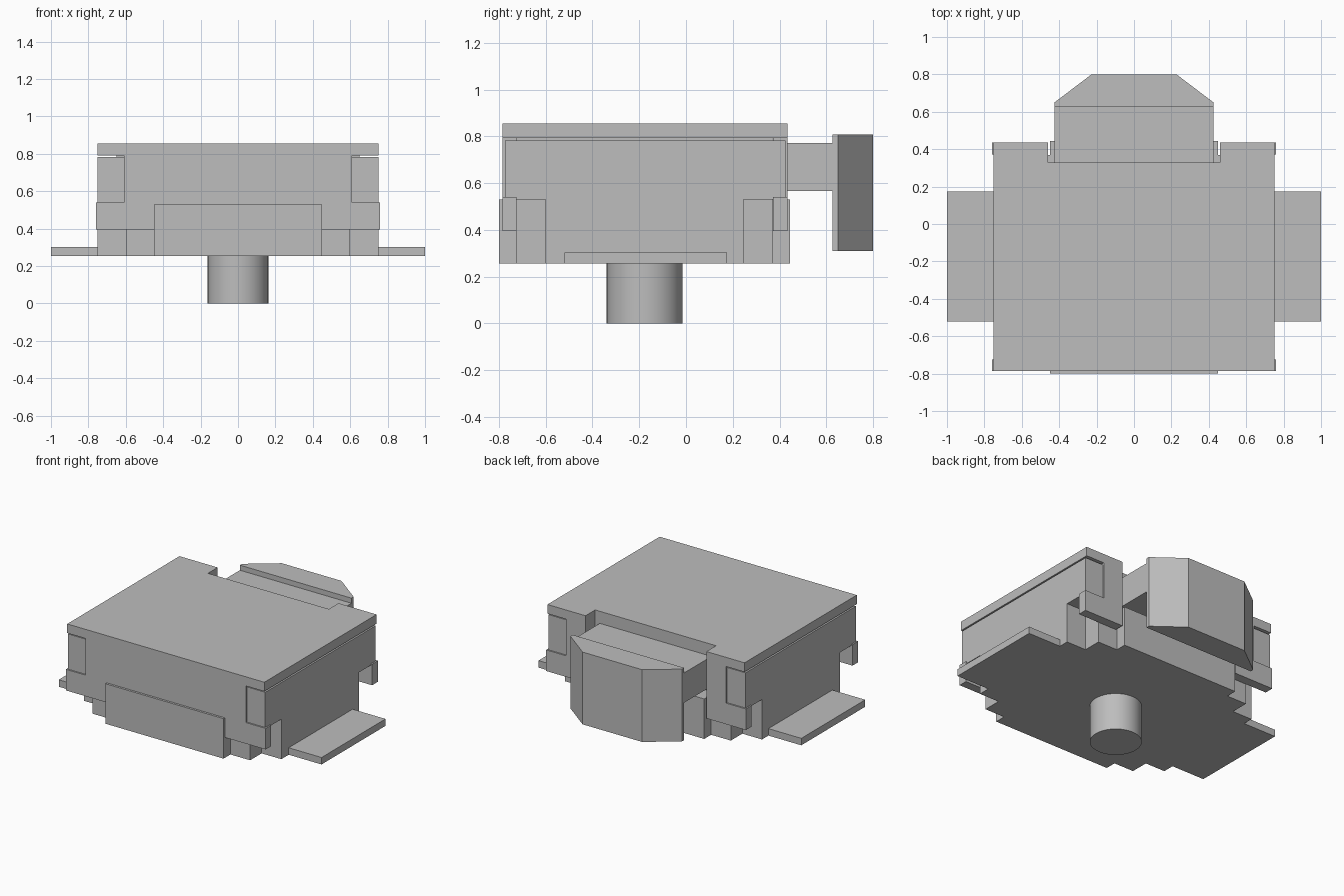
import bpy
import bmesh
import math
from mathutils import Matrix

if "Cube" in bpy.data.objects:
    bpy.data.objects.remove(bpy.data.objects["Cube"], do_unlink=True)

grey = bpy.data.materials.new("plain grey")
grey.use_nodes = True
grey.diffuse_color = (0.51, 0.51, 0.51, 1)
grey.node_tree.nodes["Principled BSDF"].inputs["Base Color"].default_value = (0.51, 0.51, 0.51, 1)


def finish(name, bm):
    bmesh.ops.recalc_face_normals(bm, faces=bm.faces)
    mesh = bpy.data.meshes.new(name)
    bm.to_mesh(mesh)
    bm.free()
    mesh.materials.append(grey)
    obj = bpy.data.objects.new(name, mesh)
    bpy.context.collection.objects.link(obj)
    return obj


def extrude(name, outline, lo, hi, axis="z"):
    """Extrude an outline: (x, y) along z, or (x, z) along y."""
    bm = bmesh.new()
    place = (lambda a, b: (a, b, lo)) if axis == "z" else (lambda a, b: (a, lo, b))
    face = bm.faces.new([bm.verts.new(place(a, b)) for a, b in outline])
    new = bmesh.ops.extrude_face_region(bm, geom=[face])["geom"]
    step = (0, 0, hi - lo) if axis == "z" else (0, hi - lo, 0)
    bmesh.ops.translate(bm, vec=step, verts=[v for v in new if isinstance(v, bmesh.types.BMVert)])
    return finish(name, bm)


def rect(x0, x1, y0, y1):
    return [(x0, y0), (x1, y0), (x1, y1), (x0, y1)]


def mirrored(half):
    """Complete a right-hand outline with its mirror image."""
    return half + [(-x, y) for x, y in reversed(half)]


def notched(x, y0, y1):
    """Rectangle with the button slot cut in its back edge."""
    return mirrored([(x, y0), (x, y1), (0.46, y1), (0.46, 0.33)])


# Housing layers, from the stepped base up to the lid
extrude("stepped_base", mirrored([
    (0.45, -0.80), (0.45, -0.725), (0.60, -0.725), (0.60, -0.60), (0.75, -0.60),
    (0.75, 0.245), (0.60, 0.245), (0.60, 0.37), (0.45, 0.37), (0.45, 0.445)]), 0.255, 0.53)
extrude("upper_body", notched(0.75, -0.775, 0.425), 0.53, 0.782)
extrude("lid_spacer", notched(0.65, -0.725, 0.37), 0.782, 0.792)
extrude("lid", notched(0.75, -0.785, 0.435), 0.792, 0.855)

# Front and back walls with wide corner feet
wall = [(0.76, 0.395), (0.76, 0.54), (0.61, 0.54), (0.61, 0.792)]
extrude("front_wall", mirrored(wall), -0.785, -0.725, "y")
for side, s in (("left", 1), ("right", -1)):
    half = [(0.46, 0.395)] + wall + [(0.46, 0.792)]
    extrude(side + "_back_wall", [(s * x, z) for x, z in half], 0.372, 0.435, "y")
    # Flat terminal tabs
    extrude(side + "_tab", rect(*sorted((s * 0.75, s * 1.0)), -0.52, 0.175), 0.255, 0.303)

# Push button: neck and chamfered head
extrude("button_neck", rect(-0.425, 0.425, 0.33, 0.63), 0.567, 0.772)
extrude("button_head", mirrored([(0.425, 0.627), (0.425, 0.65), (0.227, 0.80)]), 0.31, 0.807)

# Round locating peg underneath
bm = bmesh.new()
bmesh.ops.create_cone(bm, cap_ends=True, segments=48, radius1=0.162, radius2=0.162,
                      depth=0.255, matrix=Matrix.Translation((0, -0.177, 0.1275)))
peg = finish("locating_peg", bm)
bpy.ops.object.select_all(action="DESELECT")
peg.select_set(True)
bpy.context.view_layer.objects.active = peg
bpy.ops.object.shade_smooth_by_angle(angle=math.radians(30))
